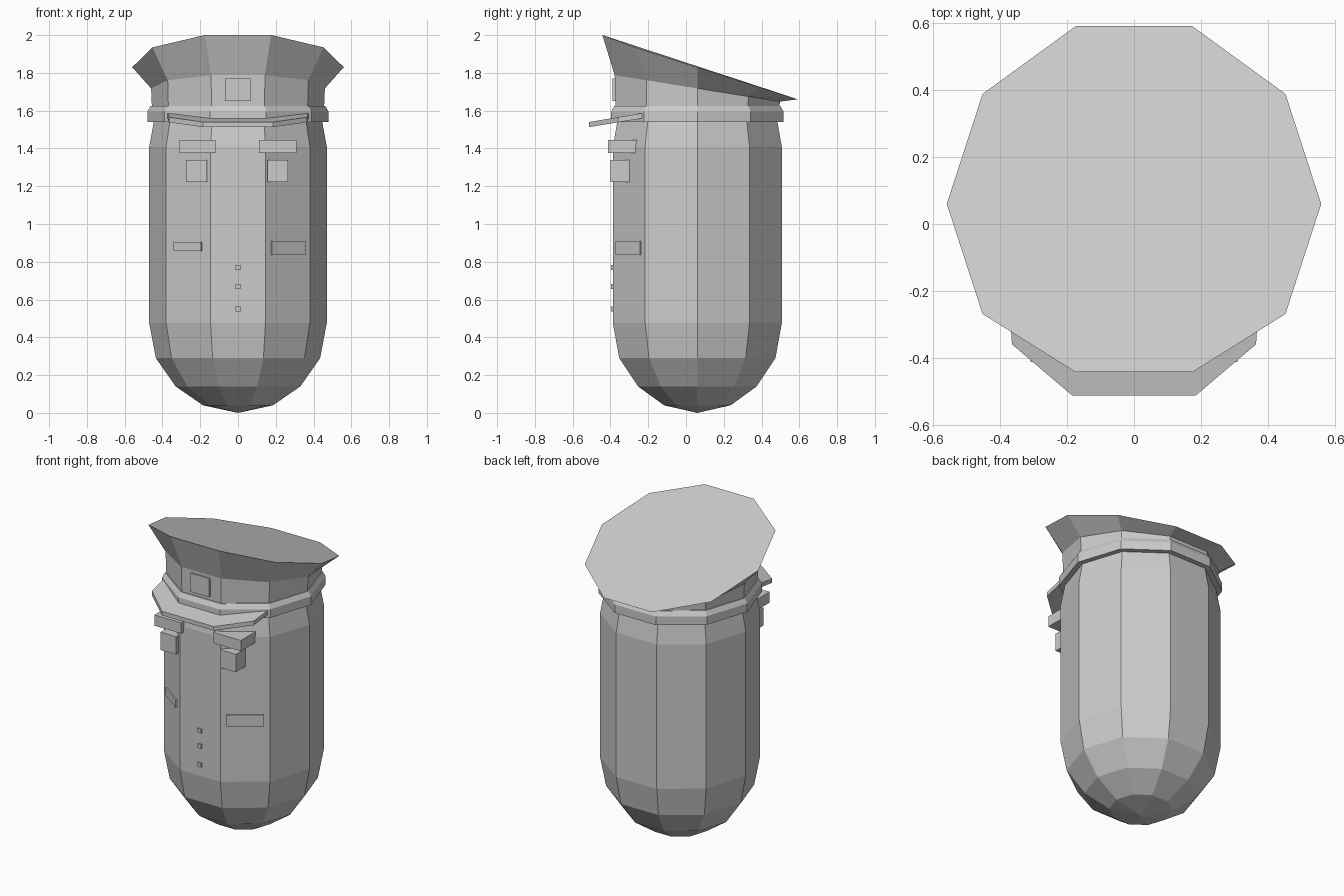
import bpy, bmesh
from math import cos, sin, tau, radians

if "Cube" in bpy.data.objects:
    bpy.data.objects.remove(bpy.data.objects["Cube"])

CY = 0.06      # y of the main axis
N = 10         # sides of every round part


def finish(name, bm):
    bmesh.ops.recalc_face_normals(bm, faces=bm.faces)
    me = bpy.data.meshes.new(name)
    bm.to_mesh(me)
    bm.free()
    ob = bpy.data.objects.new(name, me)
    bpy.context.collection.objects.link(ob)
    return ob


def lathe(name, profile):
    """Stack of decagon rings (radius, z, tilt); tilt lowers z toward the back."""
    bm = bmesh.new()
    rings = []
    for r, z, tilt in profile:
        ring = []
        for i in range(N):
            a = tau * i / N
            x, y = r * cos(a), r * sin(a)
            ring.append(bm.verts.new((x, CY + y, z - tilt * y)))
        rings.append(ring)
    for lo, hi in zip(rings, rings[1:]):
        for i in range(N):
            j = (i + 1) % N
            bm.faces.new((lo[i], lo[j], hi[j], hi[i]))
    bm.faces.new(rings[0][::-1])
    bm.faces.new(rings[-1])
    return bm


def box(name, x0, x1, y0, y1, z0, z1):
    bm = bmesh.new()
    bmesh.ops.create_cube(bm, size=1)
    for v in bm.verts:
        v.co.x = (x0 + x1) / 2 + v.co.x * (x1 - x0)
        v.co.y = (y0 + y1) / 2 + v.co.y * (y1 - y0)
        v.co.z = (z0 + z1) / 2 + v.co.z * (z1 - z0)
    return finish(name, bm)


# capsule body, with the bottom drawn to a shallow point
bm = lathe("body", [(0.185, 0.04, 0), (0.33, 0.14, 0), (0.435, 0.29, 0),
                    (0.47, 0.475, 0), (0.47, 1.41, 0), (0.435, 1.6, 0)])
bottom = min(bm.faces, key=lambda f: f.calc_center_median().z)
tip = bmesh.ops.poke(bm, faces=[bottom])["verts"][0]
tip.co.z = 0.0
finish("body", bm)

# cap: raised band, upright wall, flared slanting crown
finish("cap_band", lathe("cap_band", [(0.44, 1.54, 0), (0.48, 1.54, 0),
                                      (0.48, 1.595, 0), (0.462, 1.625, 0)]))
bm = lathe("cap_crown", [(0.455, 1.6, 0), (0.46, 1.718, 0.16), (0.56, 1.83, 0.319)])
# crown rim is slightly shallower than a regular decagon
for v in bm.verts:
    if v.co.z > 1.68 and abs(v.co.y - CY) > 0.5:
        v.co.y = 0.513 if v.co.y > 0 else -0.443
        v.co.z = 1.83 - 0.319 * (v.co.y - CY) + (0.01 if v.co.y < 0 else 0)
        v.co.x = 0.175 if v.co.x > 0 else -0.175
finish("cap_crown", bm)

# visor: sloping plate
half = [(0.15, -0.37), (0.375, -0.21), (0.365, -0.36), (0.185, -0.513)]
outline = half + [(-x, y) for x, y in reversed(half)]
bm = bmesh.new()
top = [bm.verts.new((x, y, 1.54 + 0.165 * (y + 0.513))) for x, y in outline]
low = [bm.verts.new((x, y, 1.513 + 0.165 * (y + 0.513))) for x, y in outline]
bm.faces.new(top)
bm.faces.new(low[::-1])
for i in range(len(top)):
    j = (i + 1) % len(top)
    bm.faces.new((top[i], low[i], low[j], top[j]))
finish("visor", bm)

box("cap_badge", -0.068, 0.065, -0.388, -0.35, 1.65, 1.77)

# face details, boxes sunk into the body
box("brow_left", -0.31, -0.118, -0.413, -0.25, 1.375, 1.445)
box("brow_right", 0.112, 0.31, -0.413, -0.25, 1.375, 1.445)
box("eye_left", -0.275, -0.163, -0.4, -0.28, 1.222, 1.338)
box("eye_right", 0.155, 0.265, -0.4, -0.28, 1.222, 1.338)

# pocket flaps lying on the angled front facets
for side, name, z0, z1 in ((-1, "pocket_left", 0.857, 0.905),
                           (1, "pocket_right", 0.837, 0.91)):
    w = 0.09 if side < 0 else 0.11
    ob = box(name, -w, w, -0.008, 0.008, z0, z1)
    ob.location = (side * 0.263, -0.302, 0)
    ob.rotation_euler.z = side * radians(36)

# buttons down the front
for i, z in enumerate((0.55, 0.67, 0.77)):
    box(f"button_{i + 1}", -0.013, 0.013, -0.397, -0.38, z - 0.013, z + 0.013)
